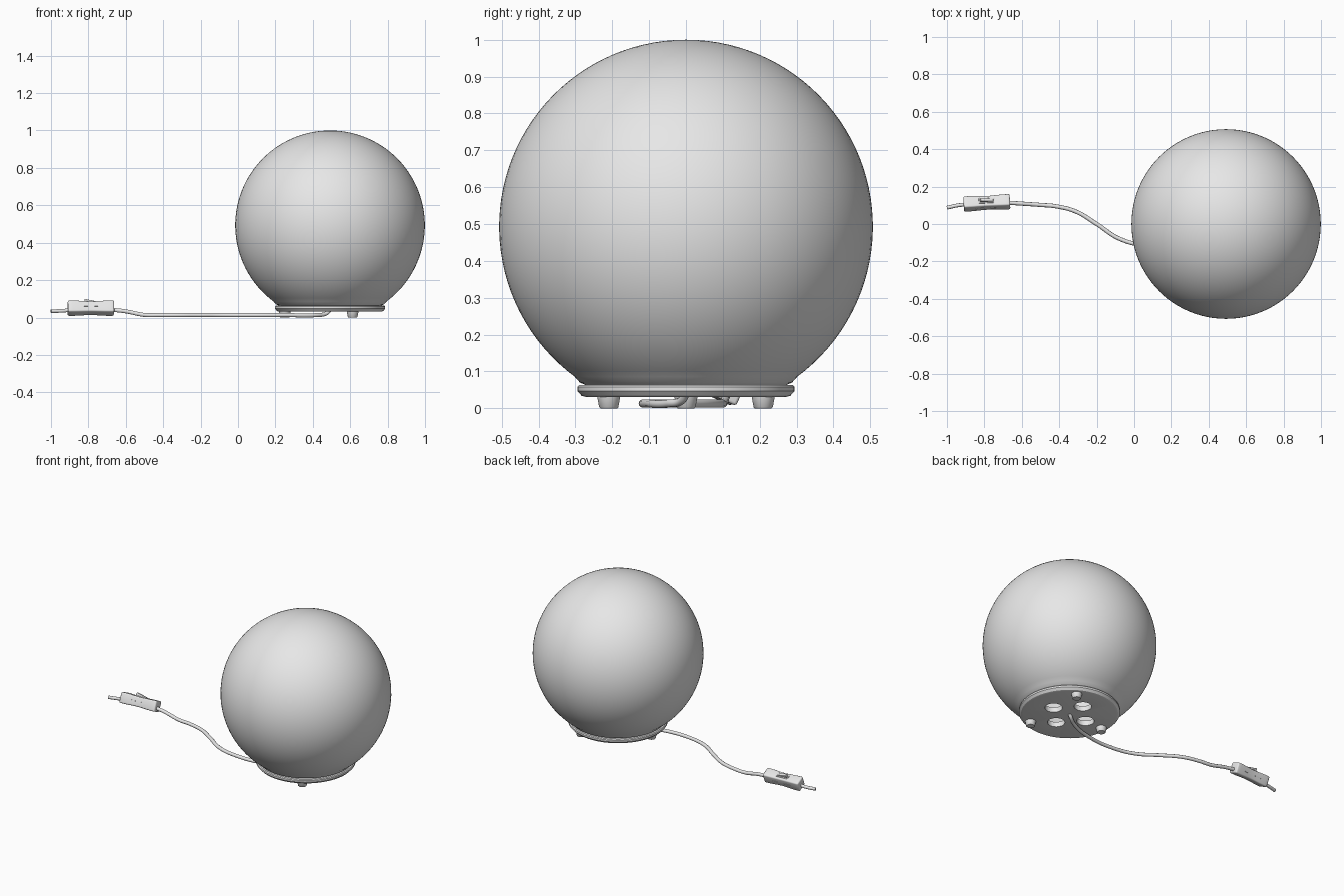
import bpy, bmesh, math
from mathutils import Matrix, Vector

if "Cube" in bpy.data.objects:
    bpy.data.objects.remove(bpy.data.objects["Cube"], do_unlink=True)

grey = bpy.data.materials.new("pale grey")
grey.use_nodes = True
grey.diffuse_color = (0.8, 0.8, 0.8, 1)
grey.node_tree.nodes["Principled BSDF"].inputs["Base Color"].default_value = (0.8, 0.8, 0.8, 1)

LAMP_X = 0.492


def activate(ob):
    bpy.ops.object.select_all(action="DESELECT")
    ob.select_set(True)
    bpy.context.view_layer.objects.active = ob


def add(name, data):
    ob = bpy.data.objects.new(name, data)
    bpy.context.collection.objects.link(ob)
    data.materials.append(grey)
    return ob


def finish(ob, angle=35):
    activate(ob)
    for mod in list(ob.modifiers):
        bpy.ops.object.modifier_apply(modifier=mod.name)
    bpy.ops.object.shade_smooth_by_angle(angle=math.radians(angle))


def lathe(name, profile, location, steps=64):
    """Spin (radius, height) points around the z axis."""
    bm = bmesh.new()
    verts = [bm.verts.new((r, 0, z)) for r, z in profile]
    edges = [bm.edges.new(pair) for pair in zip(verts, verts[1:])]
    bmesh.ops.spin(bm, geom=verts + edges, cent=(0, 0, 0), axis=(0, 0, 1),
                   angle=math.tau, steps=steps, use_duplicate=False)
    bmesh.ops.remove_doubles(bm, verts=bm.verts, dist=0.0001)
    bmesh.ops.recalc_face_normals(bm, faces=bm.faces)
    mesh = bpy.data.meshes.new(name)
    bm.to_mesh(mesh)
    bm.free()
    ob = add(name, mesh)
    ob.location = location
    return ob


def box(name, size, matrix, bevel=0.0, cuts=0, shape=None):
    """Box with optional lengthwise shaping and rounded edges."""
    bm = bmesh.new()
    bmesh.ops.create_cube(bm, size=1)
    if cuts:
        along = [e for e in bm.edges if abs(e.verts[0].co.x - e.verts[1].co.x) > 0.5]
        bmesh.ops.subdivide_edges(bm, edges=along, cuts=cuts, use_grid_fill=True)
    for v in bm.verts:
        k = shape(v.co.x) if shape else 1
        v.co = Vector((v.co.x * size[0], v.co.y * size[1] * k, v.co.z * size[2] * k))
    mesh = bpy.data.meshes.new(name)
    bm.to_mesh(mesh)
    bm.free()
    ob = add(name, mesh)
    ob.matrix_world = matrix
    if bevel:
        mod = ob.modifiers.new("rounding", "BEVEL")
        mod.width, mod.segments = bevel, 3
        mod.limit_method, mod.angle_limit = "ANGLE", math.radians(40)
    finish(ob)
    return ob


def cable(name, points, radius):
    curve = bpy.data.curves.new(name, "CURVE")
    curve.dimensions = "3D"
    curve.bevel_depth, curve.bevel_resolution = radius, 3
    curve.use_fill_caps = True
    spline = curve.splines.new("BEZIER")
    spline.bezier_points.add(len(points) - 1)
    for bp, co in zip(spline.bezier_points, points):
        bp.co = co
        bp.handle_left_type = bp.handle_right_type = "AUTO"
    ob = add(name, curve)
    activate(ob)
    bpy.ops.object.convert(target="MESH")
    finish(bpy.context.object, 50)


# Globe shade, open at the bottom where its lip turns in
R, CZ = 0.507, 0.493
stop = math.pi - math.asin(0.302 / R)
arc = [(R * math.sin(stop * i / 44), CZ + R * math.cos(stop * i / 44)) for i in range(45)]
globe = lathe("globe_shade", arc + [(0.288, 0.07), (0.272, 0.063)], (LAMP_X, 0, 0), 96)
finish(globe, 60)

# Base plate with four ventilation holes
base = lathe("base_plate", [(0, 0.031), (0.272, 0.031), (0.283, 0.034), (0.295, 0.047),
                            (0.295, 0.058), (0.29, 0.063), (0, 0.063)], (LAMP_X, 0, 0), 96)
for i in range(4):
    a = i * math.tau / 4
    bpy.ops.mesh.primitive_cylinder_add(
        vertices=40, radius=0.051, depth=0.2,
        location=(LAMP_X + 0.121 * math.cos(a), 0.121 * math.sin(a), 0.05))
    cutter = bpy.context.object
    cutter.name = "hole_cutter"
    cutter.hide_render = True
    mod = base.modifiers.new("hole", "BOOLEAN")
    mod.operation, mod.object, mod.solver = "DIFFERENCE", cutter, "EXACT"
    activate(base)
    bpy.ops.object.modifier_apply(modifier=mod.name)
    bpy.data.objects.remove(cutter, do_unlink=True)
finish(base, 30)

# Three tapered feet
for i in range(3):
    a = math.pi / 3 + i * math.tau / 3
    foot = lathe(f"foot_{i + 1}", [(0, 0), (0.023, 0), (0.026, 0.003), (0.032, 0.035), (0, 0.035)],
                 (LAMP_X + 0.242 * math.cos(a), 0.242 * math.sin(a), 0), 32)
    finish(foot)

# Power cord from the base centre to the switch, and the tail beyond it
cable("power_cord", [(LAMP_X, 0, 0.04), (0.47, -0.012, 0.021), (0.42, -0.045, 0.013),
                     (0.25, -0.105, 0.013), (0.05, -0.112, 0.013), (-0.08, -0.078, 0.013),
                     (-0.2, 0.0, 0.013), (-0.31, 0.066, 0.013), (-0.42, 0.095, 0.013),
                     (-0.5, 0.102, 0.014), (-0.6, 0.109, 0.033), (-0.69, 0.115, 0.043)], 0.011)
cable("cord_tail", [(-0.88, 0.106, 0.042), (-0.94, 0.1, 0.036), (-1.0, 0.087, 0.034)], 0.01)

# Inline switch: waisted body leaning slightly backwards
pose = (Matrix.Translation((-0.787, 0.113, 0.05)) @ Matrix.Rotation(math.radians(3), 4, "Z")
        @ Matrix.Rotation(math.radians(-24), 4, "X"))


def waist(x):
    return 0.9 + 0.1 * math.sin(math.pi * min(abs(x) / 0.4, 1) / 2) ** 2


box("switch_body", (0.248, 0.066, 0.066), pose, 0.008, 9, waist)

# Rocker in a shallow frame on top of the switch
box("rocker_frame", (0.085, 0.03, 0.006), pose @ Matrix.Translation((0, 0, 0.031)), 0.002)
box("switch_rocker", (0.07, 0.018, 0.02), pose @ Matrix.Translation((0, 0, 0.034))
    @ Matrix.Rotation(math.radians(12), 4, "Y"), 0.003)

# Narrow grip bars on both long sides of the switch
for side in (-1, 1):
    for end in (-1, 1):
        box("switch_bar", (0.045, 0.004, 0.005),
            pose @ Matrix.Translation((end * 0.04, side * 0.0305, 0.0)))
